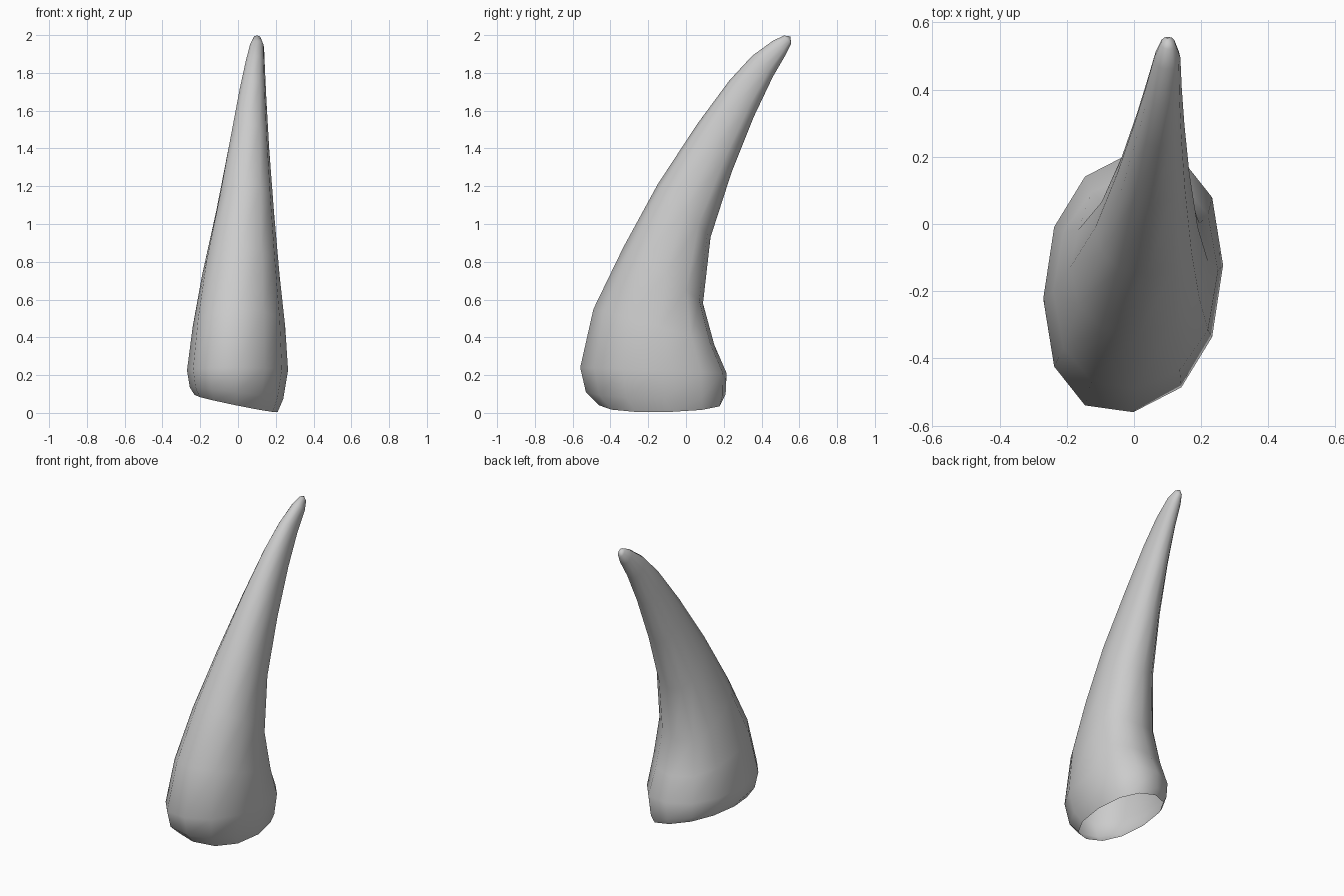
import bpy, bmesh, math

if "Cube" in bpy.data.objects:
    bpy.data.objects.remove(bpy.data.objects["Cube"])

SEGMENTS = 12

# Cross-sections: front y, front z, back y, back z, left x, right x, side tilt, shear
RINGS = [
    (-0.46, 0.04, 0.19, 0.06, -0.23, 0.21, -0.045, 0.05),
    (-0.53, 0.11, 0.21, 0.10, -0.255, 0.24, -0.03, 0.05),
    (-0.56, 0.24, 0.215, 0.21, -0.27, 0.265, 0.0, 0.05),
    (-0.49, 0.55, 0.15, 0.36, -0.24, 0.25, 0.0, 0.03),
    (-0.33, 0.88, 0.09, 0.58, -0.19, 0.22, 0.0, 0.01),
    (-0.15, 1.21, 0.13, 0.93, -0.115, 0.19, 0.0, 0.0),
    (0.06, 1.53, 0.24, 1.27, -0.05, 0.165, 0.0, 0.0),
    (0.23, 1.76, 0.36, 1.57, 0.0, 0.15, 0.0, 0.0),
    (0.35, 1.89, 0.46, 1.78, 0.035, 0.142, 0.0, 0.0),
    (0.46, 1.97, 0.53, 1.90, 0.06, 0.138, 0.0, 0.0),
    (0.52, 1.998, 0.557, 1.955, 0.08, 0.122, 0.0, 0.0),
]


def rounded(v):
    return math.copysign(abs(v) ** 0.9, v)


def make_ring(bm, ring):
    yf, zf, yb, zb, xl, xr, tilt, shear = ring
    verts = []
    for i in range(SEGMENTS):
        a = 2 * math.pi * i / SEGMENTS
        c, s = rounded(math.cos(a)), rounded(math.sin(a))
        t = (1 - c) / 2
        verts.append(bm.verts.new((
            (xl + xr) / 2 + s * (xr - xl) / 2,
            yf + (yb - yf) * t + shear * s,
            zf + (zb - zf) * t + tilt * s)))
    return verts


# Curved horn shell, open at the base
bm = bmesh.new()
loops = [make_ring(bm, r) for r in RINGS]
for low, high in zip(loops, loops[1:]):
    for i in range(SEGMENTS):
        j = (i + 1) % SEGMENTS
        bm.faces.new((low[i], low[j], high[j], high[i]))

# Rounded tip
tip = bm.verts.new((0.10, 0.552, 1.992))
for i in range(SEGMENTS):
    bm.faces.new((loops[-1][i], loops[-1][(i + 1) % SEGMENTS], tip))

for f in bm.faces:
    f.smooth = True
mesh = bpy.data.meshes.new("horn")
bm.to_mesh(mesh)
bm.free()
horn = bpy.data.objects.new("horn", mesh)
bpy.context.collection.objects.link(horn)
